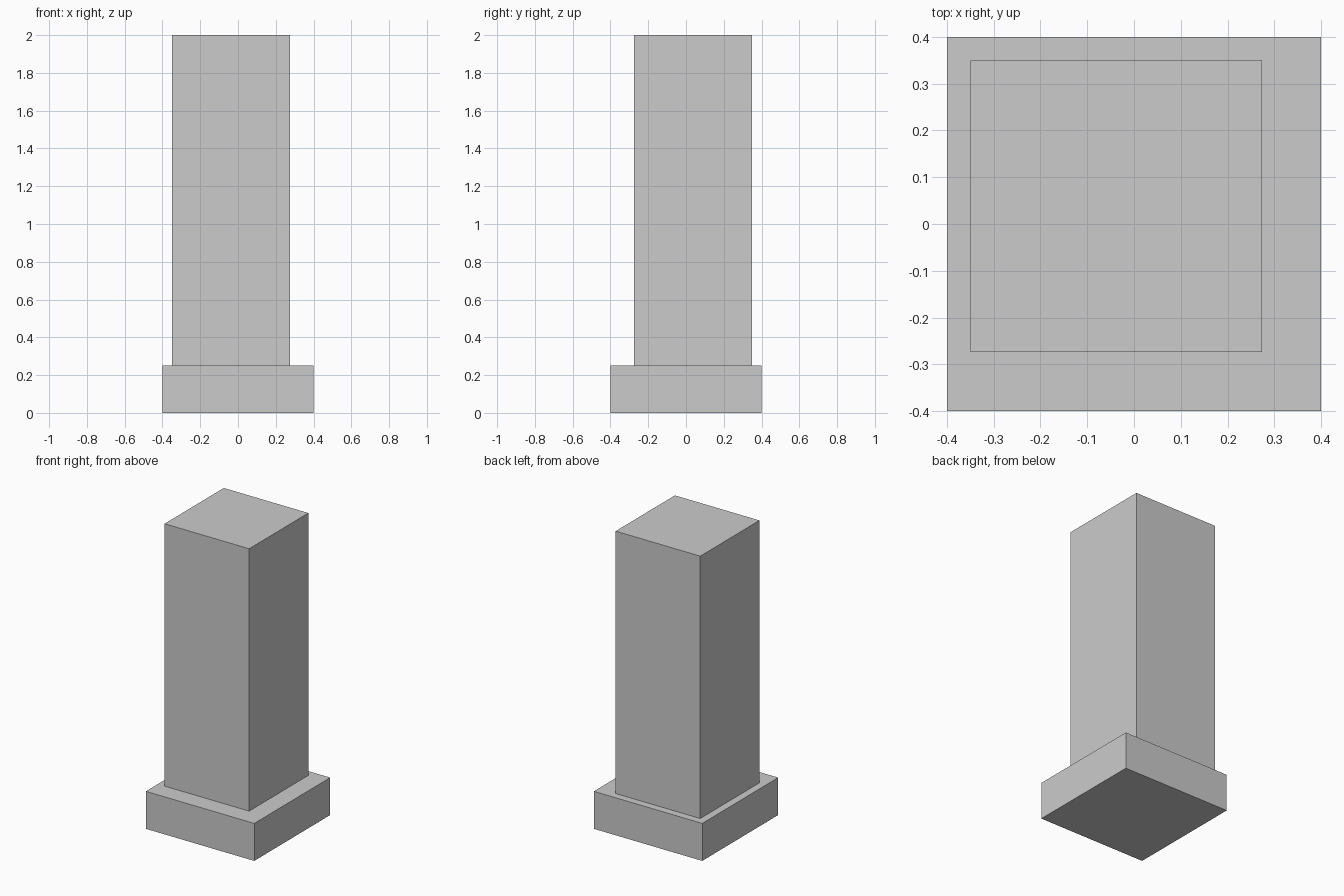
import bpy

if "Cube" in bpy.data.objects:
    bpy.data.objects.remove(bpy.data.objects["Cube"])


def box(name, lo, hi):
    """Axis-aligned box between two opposite corners."""
    centre = [(a + b) / 2 for a, b in zip(lo, hi)]
    bpy.ops.mesh.primitive_cube_add(size=1, location=centre)
    obj = bpy.context.object
    obj.name = name
    obj.scale = [b - a for a, b in zip(lo, hi)]
    bpy.ops.object.transform_apply(location=False, rotation=False, scale=True)
    return obj


# Square plinth
box("base", (-0.4, -0.4, 0), (0.4, 0.4, 0.25))

# Tall shaft, set off-centre towards the back left corner
box("shaft", (-0.35, -0.274, 0.25), (0.274, 0.35, 2.0))
